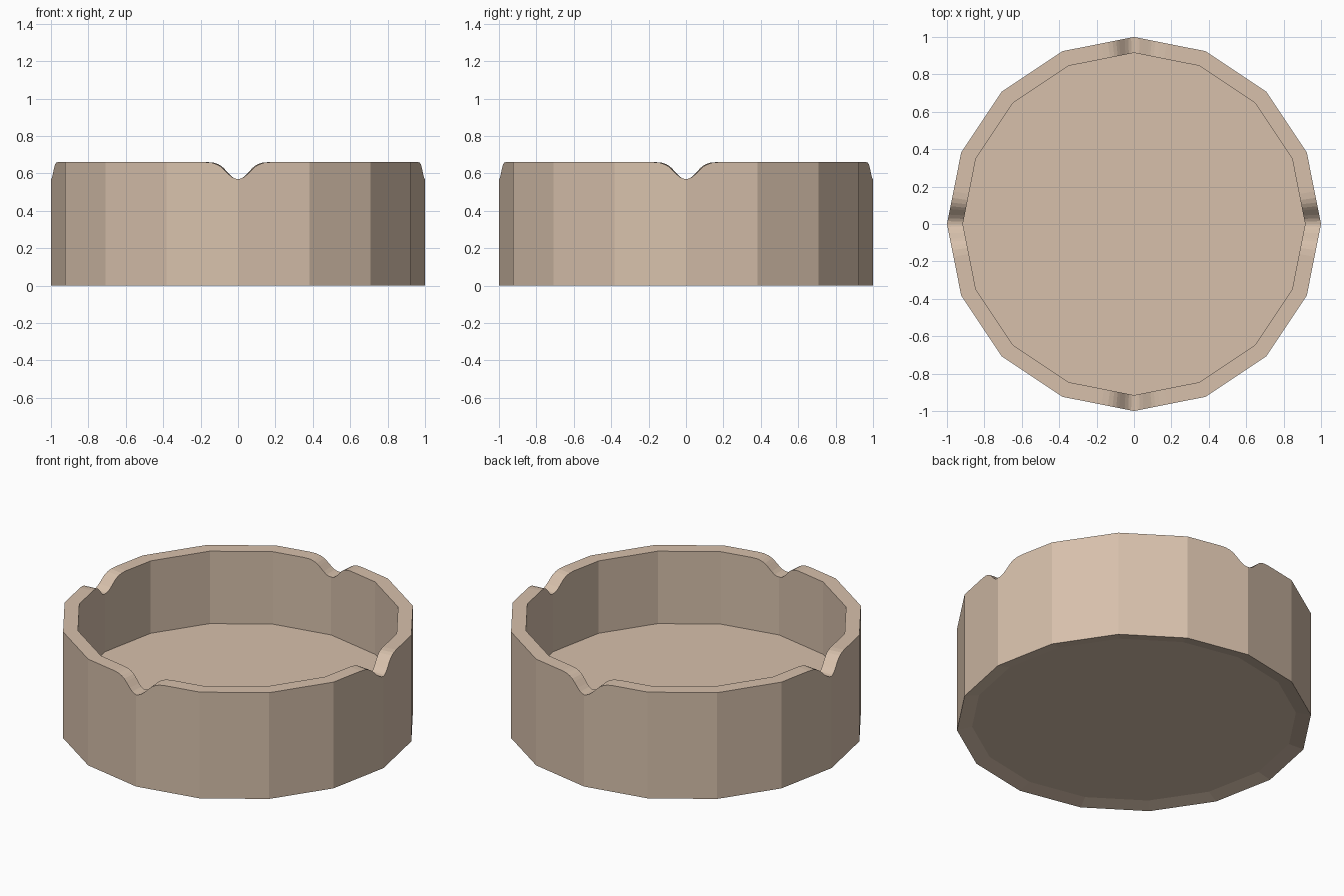
import bpy, bmesh, math
from mathutils import Vector

if "Cube" in bpy.data.objects:
    bpy.data.objects.remove(bpy.data.objects["Cube"])

SIDES, INNER = 16, 0.915
TOP, FLOOR, RECESS = 0.66, 0.21, 0.02

# half profile of a rim notch: (distance from notch centre, height)
NOTCH = [(0, 0.57), (0.015, 0.572), (0.03, 0.579), (0.05, 0.595), (0.08, 0.625),
         (0.095, 0.638), (0.115, 0.649), (0.14, 0.657), (0.175, TOP)]


def corner(i):
    a = 2 * math.pi * i / SIDES
    return Vector((math.cos(a), math.sin(a)))


# outline of the 16-sided wall, with rim heights dipping at every fourth corner
outline = []
for i in range(SIDES):
    a, b = corner(i), corner(i + 1)
    width = math.sin(2 * math.pi / SIDES)
    if i % 4 == 0:
        outline += [(a.lerp(b, d / width), z) for d, z in NOTCH]
    elif i % 4 == 3:
        outline.append((a, TOP))
        outline += [(b.lerp(a, d / width), z) for d, z in reversed(NOTCH[1:])]
    else:
        outline.append((a, TOP))

bm = bmesh.new()


def ring(scale, height=None):
    return [bm.verts.new((p.x * scale, p.y * scale, z if height is None else height))
            for p, z in outline]


# underside recess, outer wall, notched rim, inner wall
rings = [ring(INNER, RECESS), ring(1, 0), ring(1), ring(INNER), ring(INNER, FLOOR)]
n = len(outline)
for lo, hi in zip(rings, rings[1:]):
    for k in range(n):
        m = (k + 1) % n
        bm.faces.new((lo[k], lo[m], hi[m], hi[k]))

# dish floor and base
bm.faces.new(rings[-1])
bm.faces.new(rings[0][::-1])
bmesh.ops.recalc_face_normals(bm, faces=bm.faces)

mesh = bpy.data.meshes.new("ashtray_dish")
bm.to_mesh(mesh)
bm.free()
dish = bpy.data.objects.new("ashtray_dish", mesh)
bpy.context.collection.objects.link(dish)

clay = bpy.data.materials.new("tan_clay")
clay.diffuse_color = (0.68, 0.53, 0.41, 1)
clay.use_nodes = True
clay.node_tree.nodes["Principled BSDF"].inputs["Base Color"].default_value = clay.diffuse_color
mesh.materials.append(clay)
